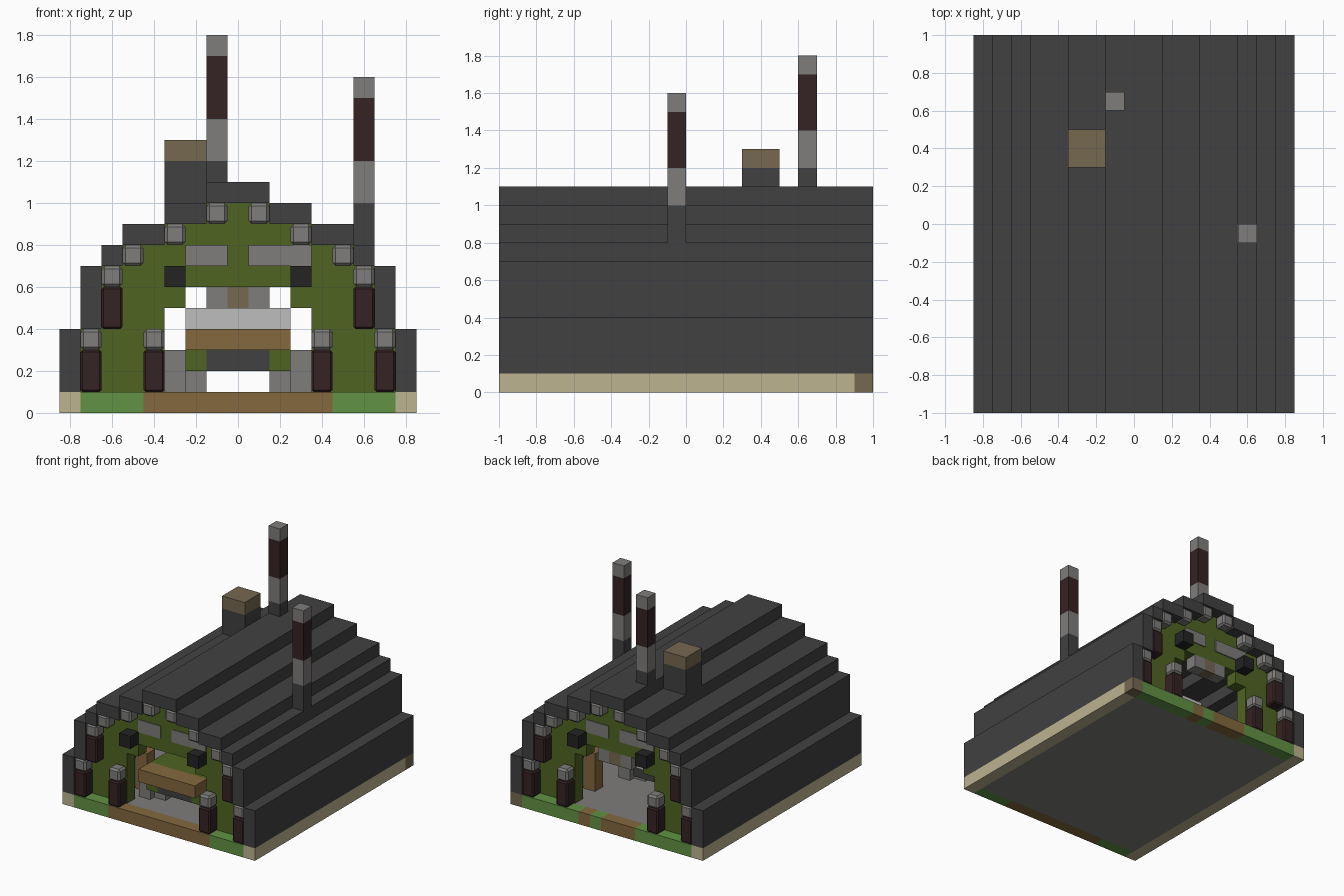
import bpy
import bmesh

cube = bpy.data.objects.get("Cube")
if cube:
    bpy.data.objects.remove(cube, do_unlink=True)


def linear(v):
    v /= 255
    return v / 12.92 if v < 0.04045 else ((v + 0.055) / 1.055) ** 2.4


def material(name, r, g, b):
    m = bpy.data.materials.new(name)
    m.use_nodes = True
    col = (linear(r), linear(g), linear(b), 1)
    m.diffuse_color = col
    m.node_tree.nodes["Principled BSDF"].inputs["Base Color"].default_value = col
    return m


slate = material("dark slate", 65, 65, 65)
stone = material("grey stone", 126, 125, 123)
red = material("dark red timber", 53, 34, 35)
moss = material("moss green", 80, 100, 34)
grass = material("grass green", 97, 146, 68)
earth = material("earth brown", 131, 104, 62)
sand = material("sand", 188, 179, 144)
tan = material("tan wood", 118, 104, 80)
pale = material("pale grey", 190, 190, 190)
black = material("black", 35, 35, 35)


def prism(name, outline, y0, y1, mat, bevel=0):
    """Extrude an x/z outline from y0 to y1."""
    bm = bmesh.new()
    face = bm.faces.new([bm.verts.new((x, y0, z)) for x, z in outline])
    ext = bmesh.ops.extrude_face_region(bm, geom=[face])
    for v in ext["geom"]:
        if isinstance(v, bmesh.types.BMVert):
            v.co.y = y1
    bmesh.ops.recalc_face_normals(bm, faces=bm.faces)
    me = bpy.data.meshes.new(name)
    bm.to_mesh(me)
    bm.free()
    me.materials.append(mat)
    ob = bpy.data.objects.new(name, me)
    bpy.context.collection.objects.link(ob)
    if bevel:
        mod = ob.modifiers.new("Bevel", "BEVEL")
        mod.width = bevel
        mod.segments = 1
    return ob


def box(name, x0, x1, y0, y1, z0, z1, mat, bevel=0):
    return prism(name, [(x0, z0), (x1, z0), (x1, z1), (x0, z1)], y0, y1, mat, bevel)


def steps(spec, base):
    """Right half of a stepped outline from (half width, height) pairs."""
    pts = [(spec[0][0], base)]
    for i, (x, z) in enumerate(spec):
        if i:
            pts.append((x, spec[i - 1][1]))
        pts.append((x, z))
    return pts


def mirrored(pts):
    return [(-x, z) for x, z in reversed(pts)]


# Stepped roof shell
outer = steps([(.85, .4), (.75, .7), (.65, .8), (.55, .9), (.35, 1), (.15, 1.1)], .1)
inner = steps([(.75, .4), (.65, .7), (.55, .8), (.35, .9), (.15, 1)], .1)
roof_inner = inner + mirrored(inner)
prism("roof", outer + mirrored(outer) + roof_inner[::-1], -1, 1, slate)

# Floor with coloured edges
box("floor", -.75, .75, -.9, .9, 0, .1, stone)
box("floor_edge_right", -.85, -.75, -1, 1, 0, .1, sand)
box("floor_edge_left", .75, .85, -1, .9, 0, .1, sand)
box("floor_corner", .75, .85, .9, 1, 0, .1, tan)


def strip(name, cuts, mats, y0, y1):
    for i, m in enumerate(mats):
        box(f"{name}_{i + 1}", cuts[i], cuts[i + 1], y0, y1, 0, .1, m)


strip("front_ground", [-.75, -.45, .45, .75], [grass, earth, grass], -1, -.9)
strip("back_ground", [-.75, -.25, .05, .15, .25, .75],
      [grass, earth, grass, earth, grass], .9, 1)

# End walls with an arched opening, pillars, stones and lamps
opening = [(.35, .1), (.35, .5), (.25, .5), (.25, .6)]
wall = inner + mirrored(inner) + [(-x, z) for x, z in opening] + opening[::-1]
posts = [(.65, .1, .3), (.35, .1, .3), (.55, .4, .6)]
caps = [(.65, .3), (.35, .3), (.55, .6), (.45, .7), (.25, .8), (.05, .9)]
for end, s in (("front", -1), ("back", 1)):
    prism(end + "_wall", wall, s * .9, s * .8, moss)
    for side, t in (("left", 1), ("right", -1)):
        tag = f"{end}_{side}"

        def trim(name, x, z0, z1, mat, bevel):
            x0, x1 = sorted((t * x, t * (x + .1)))
            box(f"{tag}_{name}", x0, x1, s * 1, s * .9, z0, z1, mat, bevel)

        for i, (x, z0, z1) in enumerate(posts):
            trim(f"post_{i + 1}", x, z0, z1, red, .01)
        for i, (x, z) in enumerate(caps):
            trim(f"capstone_{i + 1}", x, z, z + .1, stone, .015)
        trim("lamp", .25, .6, .7, black, 0)
        # Long stones set into the wall
        far = .35 if s * t < 0 else .25
        a, b = sorted((t * .05, t * far))
        box(tag + "_long_stone", a, b, s * .908, s * .9, .7, .8, stone)

# Hanging keystone in the back arch
box("keystone", -.05, .05, .8, .9, .5, .6, tan)
for side, t in (("left", 1), ("right", -1)):
    a, b = sorted((t * .05, t * .15))
    box(f"keystone_{side}", a, b, .8, .9, .5, .6, stone)

# Crates just inside the openings
box("front_crate", -.45, -.35, -.65, -.55, .1, .4, earth)
box("back_crate", .35, .45, .55, .65, .1, .4, earth)

# Vehicle parked inside
box("vehicle_bumper", -.25, .25, -.9, -.75, .3, .4, earth)
box("vehicle_hood", -.25, .25, -.75, -.5, .3, .4, moss)
box("vehicle_body", -.25, .25, -.5, .5, .3, .5, pale)
box("vehicle_chassis", -.15, .15, -.8, .45, .2, .3, slate)
for side, t in (("left", 1), ("right", -1)):
    a, b = sorted((t * .15, t * .25))
    box(f"vehicle_{side}_fender", a, b, -.8, -.5, .2, .3, moss)
    for end, y in (("front", -.7), ("rear", .2)):
        box(f"vehicle_{side}_{end}_axle", a, b, y, y + .1, .1, .2, stone)
        c, d = sorted((t * .25, t * .35))
        box(f"vehicle_{side}_{end}_wheel", c, d, y - .05, y + .15, .1, .3, stone)


# Chimneys and roof box
def stack(name, x, y, w, levels, mats):
    for i, m in enumerate(mats):
        box(f"{name}_{i + 1}", x, x + w, y, y + w, levels[i], levels[i + 1], m)


bands = [slate, stone, red, stone]
stack("back_chimney", -.15, .6, .1, [1.1, 1.2, 1.4, 1.7, 1.8], bands)
stack("side_chimney", .55, -.1, .1, [.8, 1, 1.2, 1.5, 1.6], bands)
stack("roof_vent", -.35, .3, .2, [1, 1.2, 1.3], [slate, tan])
